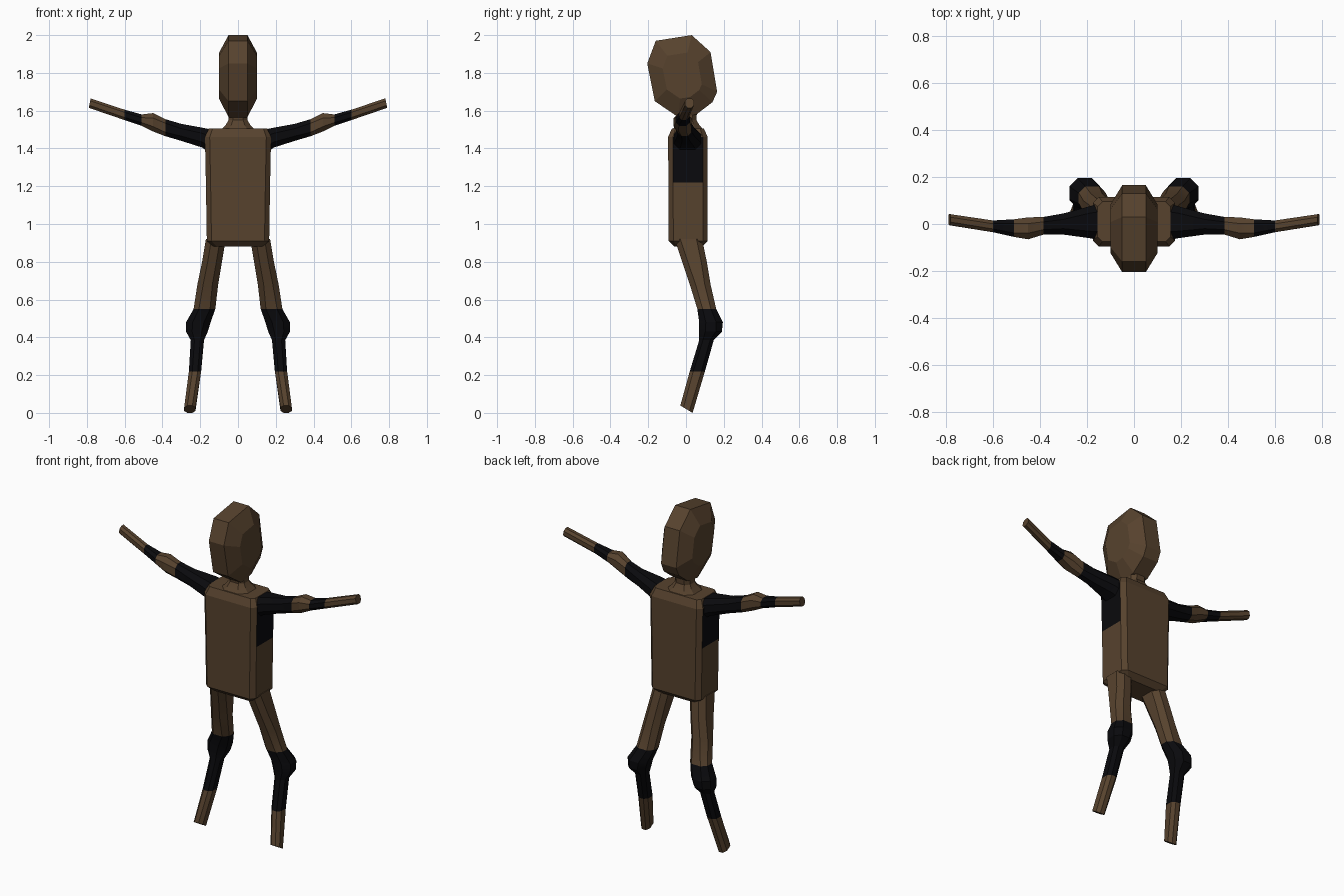
import bpy, bmesh, math

if "Cube" in bpy.data.objects:
    bpy.data.objects.remove(bpy.data.objects["Cube"])


def material(name, rgb):
    m = bpy.data.materials.new(name)
    m.diffuse_color = (*rgb, 1)
    m.use_nodes = True
    m.node_tree.nodes["Principled BSDF"].inputs["Base Color"].default_value = m.diffuse_color
    return m


BROWN = material("brown", (0.095, 0.055, 0.027))
BLACK = material("black", (0.003, 0.003, 0.004))


def octagon(a0, a1, b0, b1, cut=0.28):
    """Box outline with its four corners cut off."""
    c = cut * min(a1 - a0, b1 - b0)
    return [(a0 + c, b0), (a1 - c, b0), (a1, b0 + c), (a1, b1 - c),
            (a1 - c, b1), (a0 + c, b1), (a0, b1 - c), (a0, b0 + c)]


def loft(name, rings, dark=(), smooth=None):
    """Skin a list of 3D rings; dark(band, side) tells which faces are black."""
    bm = bmesh.new()
    vs = [[bm.verts.new(p) for p in r] for r in rings]
    n = len(rings[0])
    bm.faces.new(vs[0])
    bm.faces.new(vs[-1][::-1])
    for i in range(len(vs) - 1):
        for j in range(n):
            k = (j + 1) % n
            f = bm.faces.new((vs[i][j], vs[i][k], vs[i + 1][k], vs[i + 1][j]))
            f.material_index = int((i, j) in dark or i in dark)
    bmesh.ops.recalc_face_normals(bm, faces=bm.faces)
    me = bpy.data.meshes.new(name)
    bm.to_mesh(me)
    bm.free()
    me.materials.append(BROWN)
    me.materials.append(BLACK)
    ob = bpy.data.objects.new(name, me)
    bpy.context.collection.objects.link(ob)
    if smooth:
        bpy.ops.object.select_all(action='DESELECT')
        bpy.context.view_layer.objects.active = ob
        ob.select_set(True)
        bpy.ops.object.shade_smooth_by_angle(angle=math.radians(smooth))
    return ob


def stack(rows, cut):
    """Rings along z from rows of (z, x0, x1, y0, y1)."""
    return [[(x, y, z) for x, y in octagon(x0, x1, y0, y1, cut)]
            for z, x0, x1, y0, y1 in rows]


# Torso: chamfered slab with dark patches below the shoulders
loft("torso", stack([
    (0.88, -0.13, 0.13, -0.06, 0.085),
    (0.91, -0.165, 0.165, -0.092, 0.115),
    (1.22, -0.17, 0.17, -0.093, 0.115),
    (1.46, -0.175, 0.175, -0.095, 0.115),
    (1.505, -0.155, 0.155, -0.075, 0.095)], 0.12),
    dark={(2, 2), (2, 6)})

# Neck flaring into the shoulders
loft("neck", stack([
    (1.49, -0.10, 0.10, -0.08, 0.10),
    (1.525, -0.065, 0.065, -0.05, 0.07),
    (1.55, -0.05, 0.05, -0.035, 0.055),
    (1.62, -0.05, 0.05, -0.04, 0.06)], 0.25), smooth=25)

# Head: side profile across x, shrunken on the outer sides
profile = [(-0.16, 1.97), (0.03, 2.0), (0.13, 1.91), (0.165, 1.70),
           (0.14, 1.645), (0.055, 1.58), (-0.04, 1.565), (-0.165, 1.65),
           (-0.205, 1.85)]
CY, CZ = -0.02, 1.79
loft("head", [[(x, CY + (y - CY) * s, CZ + (z - CZ) * s) for y, z in profile]
              for x, s in ((-0.1, 0.56), (-0.05, 1), (0.05, 1), (0.1, 0.56))])

# Arm sections: x, y0, y1, z0, z1
arm = [(0.14, -0.07, 0.09, 1.37, 1.50),
       (0.19, -0.06, 0.075, 1.405, 1.51),
       (0.30, -0.045, 0.045, 1.44, 1.53),
       (0.385, -0.045, 0.03, 1.465, 1.555),
       (0.45, -0.065, 0.028, 1.49, 1.587),
       (0.51, -0.055, 0.02, 1.52, 1.58),
       (0.60, -0.035, 0.015, 1.55, 1.605),
       (0.785, -0.005, 0.042, 1.615, 1.665)]

# Leg sections: z, x0, x1, y0, y1
leg = [(0.92, 0.065, 0.17, -0.06, 0.085),
       (0.80, 0.085, 0.19, -0.02, 0.11),
       (0.68, 0.105, 0.215, 0.02, 0.13),
       (0.55, 0.12, 0.235, 0.06, 0.16),
       (0.48, 0.145, 0.275, 0.07, 0.195),
       (0.43, 0.16, 0.275, 0.07, 0.19),
       (0.385, 0.18, 0.25, 0.07, 0.147),
       (0.22, 0.195, 0.26, 0.02, 0.10),
       (0.02, 0.225, 0.285, -0.03, 0.035)]

leg_rings = stack(leg, 0.28)
# Tilt the foot end so it is square to the shin
leg_rings[-1] = [(x, y, 0.0 + (0.035 - y) * 0.6) for x, y, z in leg_rings[-1]]
arm_rings = [[(x, y, z) for y, z in octagon(y0, y1, z0, z1)]
             for x, y0, y1, z0, z1 in arm]
# Tilt the hand end square to the forearm
arm_rings[-1] = [(x + (1.64 - z) * 0.2, y, z) for x, y, z in arm_rings[-1]]

for side, s in (("left", 1), ("right", -1)):
    loft(side + "_arm", [[(s * x, y, z) for x, y, z in r] for r in arm_rings],
         dark={0, 1, 2, 5}, smooth=25)
    loft(side + "_leg", [[(s * x, y, z) for x, y, z in r] for r in leg_rings],
         dark={3, 4, 5, 6}, smooth=25)
